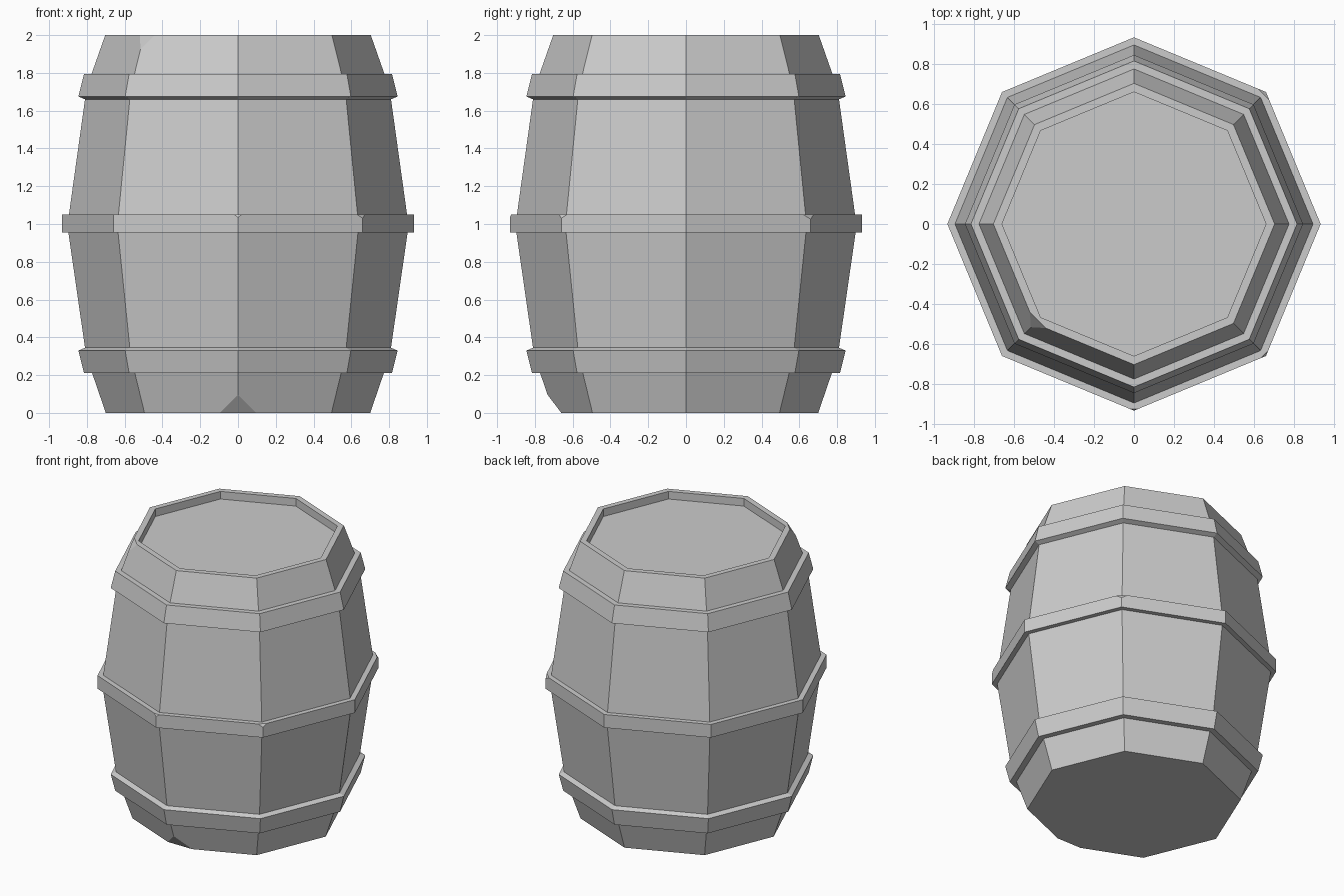
import bpy, bmesh, math
from mathutils import Vector

SIDES = 8

old = bpy.data.objects.get("Cube")
if old:
    bpy.data.objects.remove(old, do_unlink=True)

grey = bpy.data.materials.new("plain grey")
grey.use_nodes = True
COLOUR = (0.6, 0.6, 0.6, 1)
grey.diffuse_color = COLOUR
grey.node_tree.nodes["Principled BSDF"].inputs["Base Color"].default_value = COLOUR


def direction(angle):
    return Vector((math.cos(angle), math.sin(angle), 0))


def lathe(profile, closed):
    """Spin (radius, height) points into an eight-sided shell."""
    bm = bmesh.new()
    rings = [[bm.verts.new(direction(math.tau * i / SIDES) * r + Vector((0, 0, z)))
              for i in range(SIDES)] for r, z in profile]
    pairs = list(zip(rings, rings[1:]))
    if closed:
        pairs.append((rings[-1], rings[0]))
    else:
        bm.faces.new(rings[0])
        bm.faces.new(rings[-1])
    for a, b in pairs:
        for i in range(SIDES):
            j = (i + 1) % SIDES
            bm.faces.new((a[i], a[j], b[j], b[i]))
    bmesh.ops.recalc_face_normals(bm, faces=bm.faces)
    return bm


def chip(bm, degrees, inner, outer):
    """Slice off a corner with a plane through two (radius, height) points."""
    out = direction(math.radians(degrees))
    dr, dz = outer[0] - inner[0], outer[1] - inner[1]
    normal = out * abs(dz) + Vector((0, 0, -dr * math.copysign(1, dz)))
    point = out * inner[0] + Vector((0, 0, inner[1]))
    geom = bm.verts[:] + bm.edges[:] + bm.faces[:]
    bmesh.ops.bisect_plane(bm, geom=geom, dist=1e-5, plane_co=point,
                           plane_no=normal.normalized(), clear_outer=True)
    bmesh.ops.holes_fill(bm, edges=[e for e in bm.edges if e.is_boundary])
    bmesh.ops.recalc_face_normals(bm, faces=bm.faces)


def finish(bm, name):
    mesh = bpy.data.meshes.new(name)
    bm.to_mesh(mesh)
    bm.free()
    mesh.materials.append(grey)
    bpy.context.collection.objects.link(bpy.data.objects.new(name, mesh))


# Staved body with a recessed lid and two broken corners
body = lathe([(0.70, 0), (0.772, 0.21), (0.81, 0.345), (0.898, 0.955), (0.895, 1.05),
              (0.81, 1.66), (0.775, 1.795), (0.703, 2), (0.66, 2), (0.66, 1.945)], False)
chip(body, 270, (0.66, 0), (0.736, 0.1))
chip(body, 225, (0.68, 2), (0.726, 1.93))
finish(body, "barrel_body")

# Slanted hoops near both ends
finish(lathe([(0.74, 0.21), (0.815, 0.21), (0.845, 0.33), (0.81, 0.345), (0.74, 0.345)],
             True), "lower_hoop")
finish(lathe([(0.74, 1.795), (0.815, 1.795), (0.845, 1.675), (0.81, 1.66), (0.74, 1.66)],
             True), "upper_hoop")

# Straight middle hoop with nicked corners
middle = lathe([(0.86, 0.955), (0.933, 0.955), (0.933, 1.05), (0.86, 1.05)], True)
for degrees, drop, depth in ((270, 0.008, 0.015), (315, 0.012, 0.02), (45, 0.016, 0.025)):
    chip(middle, degrees, (0.933 - drop, 1.05), (0.933, 1.05 - depth))
finish(middle, "middle_hoop")
